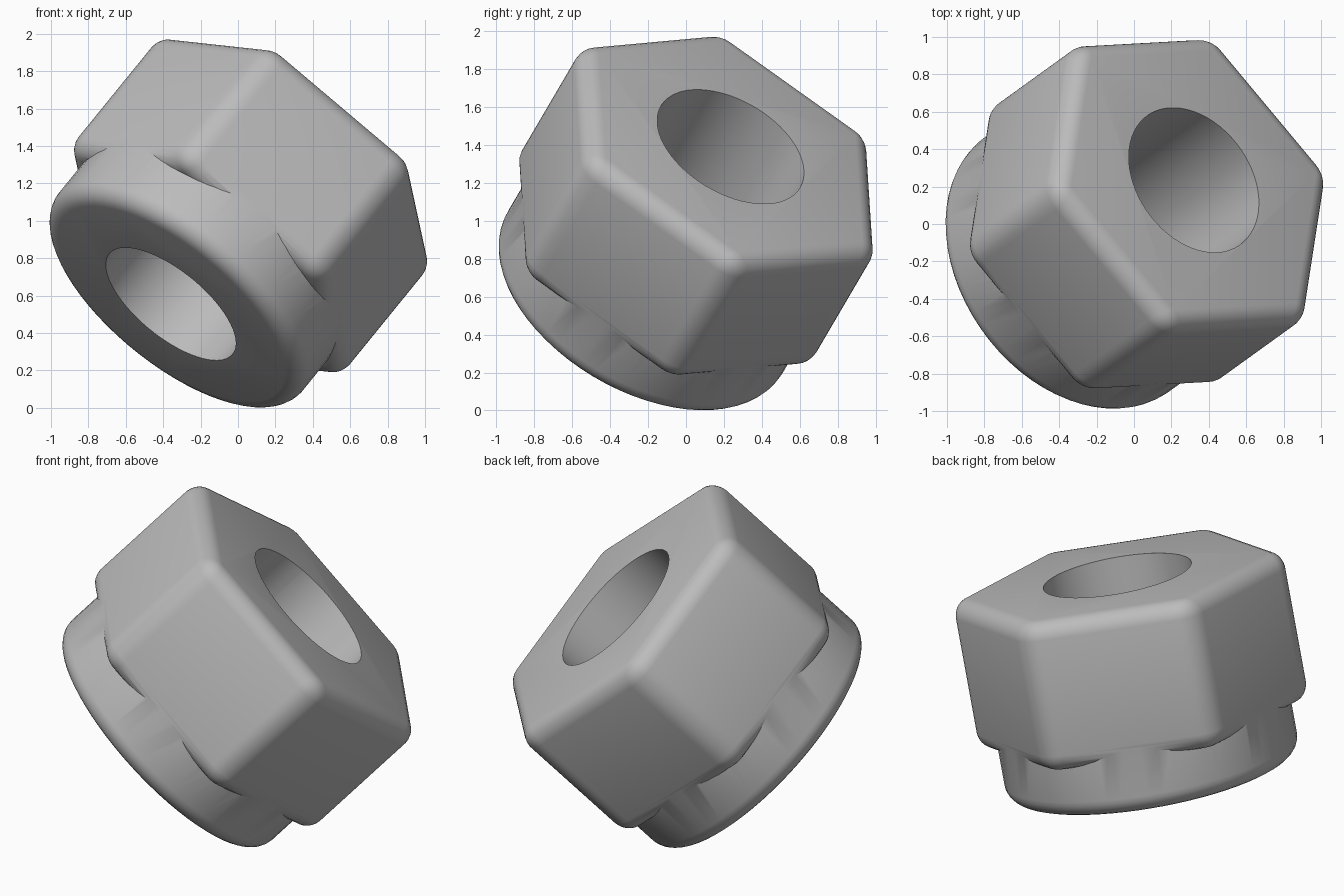
import bpy
import bmesh
from mathutils import Matrix, Vector

if "Cube" in bpy.data.objects:
    bpy.data.objects.remove(bpy.data.objects["Cube"], do_unlink=True)

# Tilted frame: origin at the centre of the hexagonal end face, z along the bore
axis = Vector((0.574, 0.414, 0.706)).normalized()
corner = Vector((-0.763, -0.042, 0.645))
corner = (corner - axis * corner.dot(axis)).normalized()
side = axis.cross(corner)
frame = Matrix((corner, side, axis)).transposed().to_4x4()
frame.translation = (0.32, 0.235, 1.39)

LENGTH, HEAD, FILLET = 1.183, 0.88, 0.1

steel = bpy.data.materials.new("plain grey")
steel.use_nodes = True
grey = (0.5, 0.5, 0.5, 1)
steel.diffuse_color = grey
steel.node_tree.nodes["Principled BSDF"].inputs["Base Color"].default_value = grey


def prism(name, sides, radius, top, bottom, fillet=0, rim_only=False):
    """Prism along the tilted axis, optionally with rounded edges."""
    bm = bmesh.new()
    bmesh.ops.create_cone(bm, cap_ends=True, segments=sides, radius1=radius,
                          radius2=radius, depth=top - bottom,
                          matrix=Matrix.Translation((0, 0, (top + bottom) / 2)))
    if fillet:
        edges = [e for e in bm.edges
                 if not rim_only or all(v.co.z < bottom + 0.01 for v in e.verts)]
        bmesh.ops.bevel(bm, geom=edges, offset=fillet, segments=6,
                        profile=0.5, affect='EDGES', clamp_overlap=True)
    bm.normal_update()
    # Put a corner on the local x axis
    if sides == 6:
        first = max(bm.verts, key=lambda v: v.co.x)
        if abs(first.co.y) > 0.2:
            bm.transform(Matrix.Rotation(0.5235988, 4, 'Z'))
    mesh = bpy.data.meshes.new(name)
    bm.to_mesh(mesh)
    bm.free()
    mesh.materials.append(steel)
    obj = bpy.data.objects.new(name, mesh)
    obj.matrix_world = frame
    bpy.context.collection.objects.link(obj)
    return obj


def combine(target, tool, operation):
    """Apply a boolean and discard the tool object."""
    mod = target.modifiers.new("combine", 'BOOLEAN')
    mod.object, mod.operation, mod.solver = tool, operation, 'EXACT'
    bpy.context.view_layer.objects.active = target
    bpy.ops.object.modifier_apply(modifier=mod.name)
    bpy.data.objects.remove(tool, do_unlink=True)


# Rounded hexagonal head, round collar, and the bore through both
nut = prism("hex_nut_with_collar", 6, 0.973, 0, -HEAD, FILLET)
collar = prism("collar", 64, 0.84, -0.4, -LENGTH, FILLET, rim_only=True)
combine(nut, collar, 'UNION')
bore = prism("bore_cutter", 64, 0.425, 0.3, -LENGTH - 0.3)
bore.hide_render = True
combine(nut, bore, 'DIFFERENCE')

# Smooth fillets with sharp bore rims
bpy.ops.object.select_all(action='DESELECT')
nut.select_set(True)
bpy.context.view_layer.objects.active = nut
bpy.ops.object.shade_smooth_by_angle()
